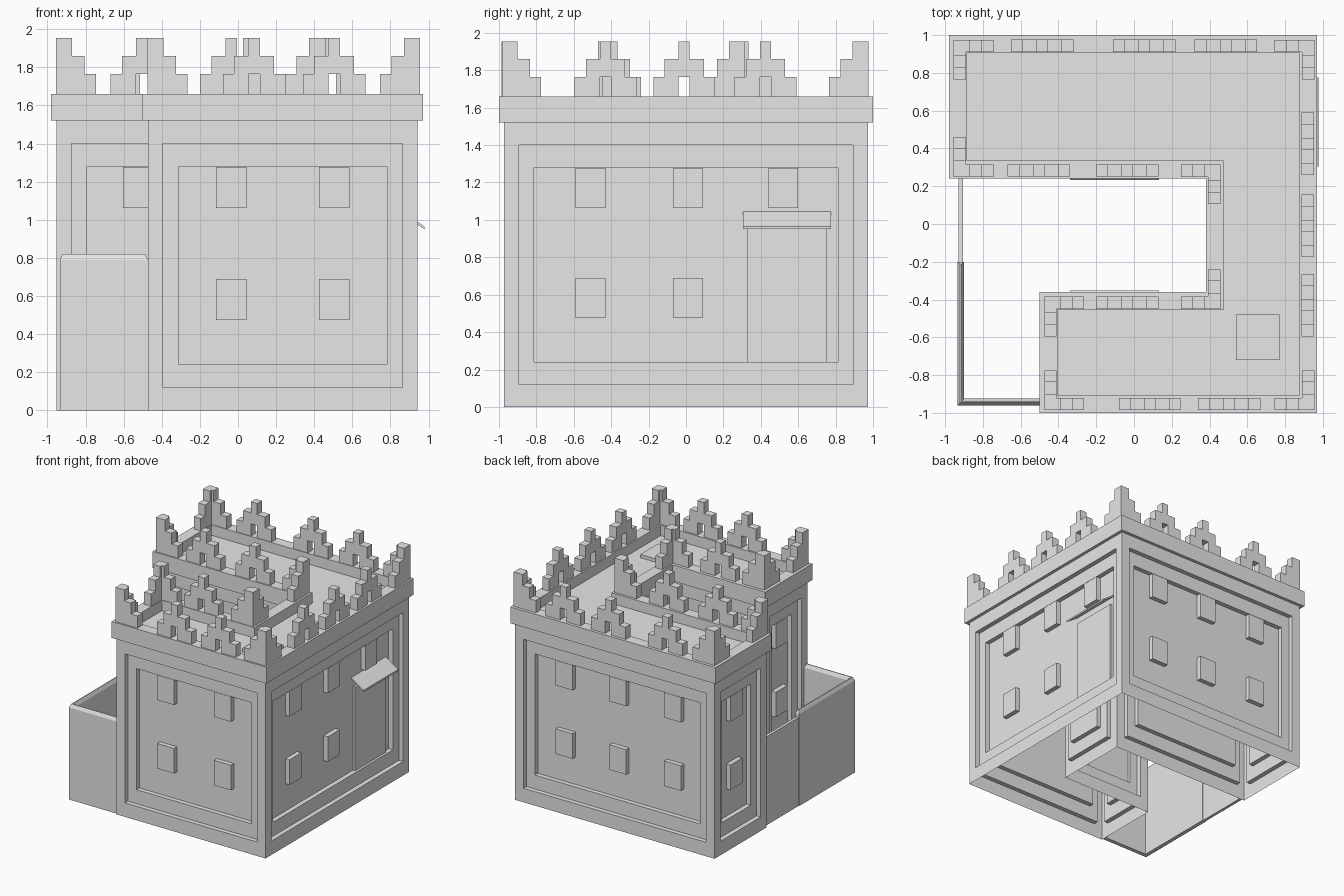
import bpy
import bmesh
from mathutils import Matrix, Vector

cube = bpy.data.objects.get("Cube")
if cube:
    bpy.data.objects.remove(cube, do_unlink=True)

plaster = bpy.data.materials.new("plain_grey_plaster")
plaster.use_nodes = True
plaster.diffuse_color = (0.8, 0.8, 0.8, 1)
plaster.node_tree.nodes["Principled BSDF"].inputs["Base Color"].default_value = (0.8, 0.8, 0.8, 1)


def finish(name, bm, matrix=None, fix_normals=True):
    if fix_normals:
        bmesh.ops.recalc_face_normals(bm, faces=bm.faces)
    mesh = bpy.data.meshes.new(name)
    bm.to_mesh(mesh)
    bm.free()
    mesh.materials.append(plaster)
    obj = bpy.data.objects.new(name, mesh)
    bpy.context.collection.objects.link(obj)
    if matrix:
        obj.matrix_world = matrix
    return obj


def add_box(bm, lo, hi):
    lo, hi = Vector(lo), Vector(hi)
    size = Matrix.Diagonal((*(hi - lo), 1))
    bmesh.ops.create_cube(bm, size=1, matrix=Matrix.Translation((lo + hi) / 2) @ size)


def box(name, lo, hi, matrix=None):
    bm = bmesh.new()
    add_box(bm, lo, hi)
    return finish(name, bm, matrix)


def loft(name, rings, cap_start=False, cap_end=True, matrix=None, fix_normals=True):
    """Skin a stack of matching closed rings."""
    bm = bmesh.new()
    loops = [[bm.verts.new(p) for p in ring] for ring in rings]
    for a, b in zip(loops, loops[1:]):
        n = len(a)
        for i in range(n):
            j = (i + 1) % n
            bm.faces.new((a[i], a[j], b[j], b[i]))
    if cap_start:
        bm.faces.new(loops[0][::-1])
    if cap_end:
        bm.faces.new(loops[-1])
    return finish(name, bm, matrix, fix_normals)


def inward(outline, d):
    """Offset a right-angled counter-clockwise outline inwards."""
    pts = [Vector(p) for p in outline]
    result = []
    for i, p in enumerate(pts):
        e1 = (p - pts[i - 1]).normalized()
        e2 = (pts[(i + 1) % len(pts)] - p).normalized()
        result.append(p + d * Vector((-e1.y - e2.y, e1.x + e2.x)))
    return result


def at(outline, z):
    return [(p[0], p[1], z) for p in outline]


# Main levels and sizes
WALL_TOP, ROOF, RIM = 1.52, 1.57, 1.66
STEP = 0.04
eaves = [(-.5, -1), (.97, -1), (.97, 1), (-.98, 1),
         (-.98, .24), (.38, .24), (.38, -.36), (-.5, -.36)]
walls = inward(eaves, 0.027)
gutter = inward(eaves, 0.095)

# Parapet band with the sunken flat roof
loft("parapet_and_roof", [at(walls, WALL_TOP), at(eaves, WALL_TOP), at(eaves, RIM),
                          at(gutter, RIM), at(gutter, ROOF)], fix_normals=False)
box("roof_hatch", (.54, -.72, ROOF), (.77, -.48, ROOF + .03))


# Walls: local x runs along the wall, local y points outwards
def rect(half, inset, depth):
    x, lo, hi = half - inset, inset * 1.5, WALL_TOP - inset * 1.5
    return [(x, depth, lo), (-x, depth, lo), (-x, depth, hi), (x, depth, hi)]


def window(name, m, u, z):
    box(name, (u - .08, -2 * STEP, z), (u + .08, -STEP, z + .215), m)


def door(name, m, u):
    box(name + "_door", (u - .21, -2 * STEP, .24), (u + .21, -1.5 * STEP, .96), m)
    side = [(-2 * STEP, 1.03), (.035, .95), (.035, .965), (-2 * STEP, 1.045)]
    ends = [[(u + s * .235, y, z) for y, z in side] for s in (-1, 1)]
    loft(name + "_awning", ends, cap_start=True, matrix=m)


# name, upper windows, lower windows, door position
facades = [
    ("front", (-.27, .27), (-.27, .27), None),
    ("left", (-.51, .01, .52), (-.51, .01), .54),
    ("back", (-.51, 0, .52), (-.51, 0, .52), None),
    ("back_wing_end", (0,), (0,), None),
    ("back_wing_court", (-.25, .25), (-.25,), .17),
    ("inner_court", (0,), (0,), None),
    ("front_wing_court", (0,), (), .07),
    ("front_wing_end", (0,), (0,), None),
]
for i, (name, upper, lower, door_u) in enumerate(facades):
    a, b = walls[i], walls[(i + 1) % len(walls)]
    u = (b - a).normalized()
    mid = (a + b) / 2
    # Columns: along the wall, outward normal, up
    m = Matrix(((u.x, u.y, 0, mid.x), (u.y, -u.x, 0, mid.y), (0, 0, 1, 0), (0, 0, 0, 1)))
    m_fix = Matrix(((-u.x, u.y, 0, mid.x), (-u.y, -u.x, 0, mid.y), (0, 0, 1, 0), (0, 0, 0, 1)))
    half = (b - a).length / 2
    rings = [rect(half, 0, 0), rect(half, .08, 0), rect(half, .08, -STEP),
             rect(half, .16, -STEP), rect(half, .16, -2 * STEP)]
    loft(name + "_wall", rings, matrix=m_fix, fix_normals=False)
    # Proper rotation: flip the along-wall axis for the fittings
    for k, w in enumerate(upper):
        window(f"{name}_upper_window_{k + 1}", m_fix, -w, 1.063)
    for k, w in enumerate(lower):
        window(f"{name}_lower_window_{k + 1}", m_fix, -w, .475)
    if door_u is not None:
        door(name, m_fix, -door_u)

# Stepped battlements
THICK = .065
LEVELS = (RIM, 1.765, 1.86, 1.955)


def merlon(x, y, along_y):
    bm = bmesh.new()
    t = THICK / 2
    for s in (-1, 1):
        lo, hi = sorted((s * .03, s * .165))
        add_box(bm, (lo, -t, LEVELS[0]), (hi, t, LEVELS[1]))
    for h, k in ((.105, 1), (.03, 2)):
        add_box(bm, (-h, -t, LEVELS[k]), (h, t, LEVELS[k + 1]))
    turn = Matrix.Rotation(1.5707963, 4, "Z") if along_y else Matrix()
    finish("battlement", bm, Matrix.Translation((x, y, 0)) @ turn)


def corner(x, y, sx, sy):
    """L-shaped stepped corner whose arms run in the sx and sy directions."""
    rings = []
    for k, arm in enumerate((.21, .15, .085)):
        ell = [(0, 0), (arm, 0), (arm, THICK), (THICK, THICK), (THICK, arm), (0, arm)]
        ell = [(x + sx * p, y + sy * q) for p, q in ell]
        rings += [at(ell, LEVELS[k]), at(ell, LEVELS[k + 1])]
    loft("corner_battlement", rings)


for x in (-.485, .055, .485):
    merlon(x, .943, False)
for y in (-.43, -.01, .425):
    merlon(.92, y, True)
for x in (.085, .505):
    merlon(x, -.953, False)
for x in (-.505, -.035):
    merlon(x, .283, False)
merlon(-.035, -.417, False)

for spec in ((-.955, .975, 1, -1), (.955, .975, -1, -1), (.955, -.985, -1, 1),
             (-.475, -.985, 1, 1), (-.475, -.385, 1, -1), (-.955, .25, 1, 1),
             (.458, -.45, -1, 1), (.458, .315, -1, -1)):
    corner(*spec)

# Courtyard wall with chamfered top, and the lower gate
yard = [(-.935, -.96), (-.473, -.96), (-.473, -.925), (-.9, -.925), (-.9, -.2), (-.935, -.2)]
loft("courtyard_wall", [at(yard, 0), at(yard, .79), at(inward(yard, .014), .82)], cap_start=True)
box("courtyard_gate", (-.93, -.2, 0), (-.905, .267, .76))
